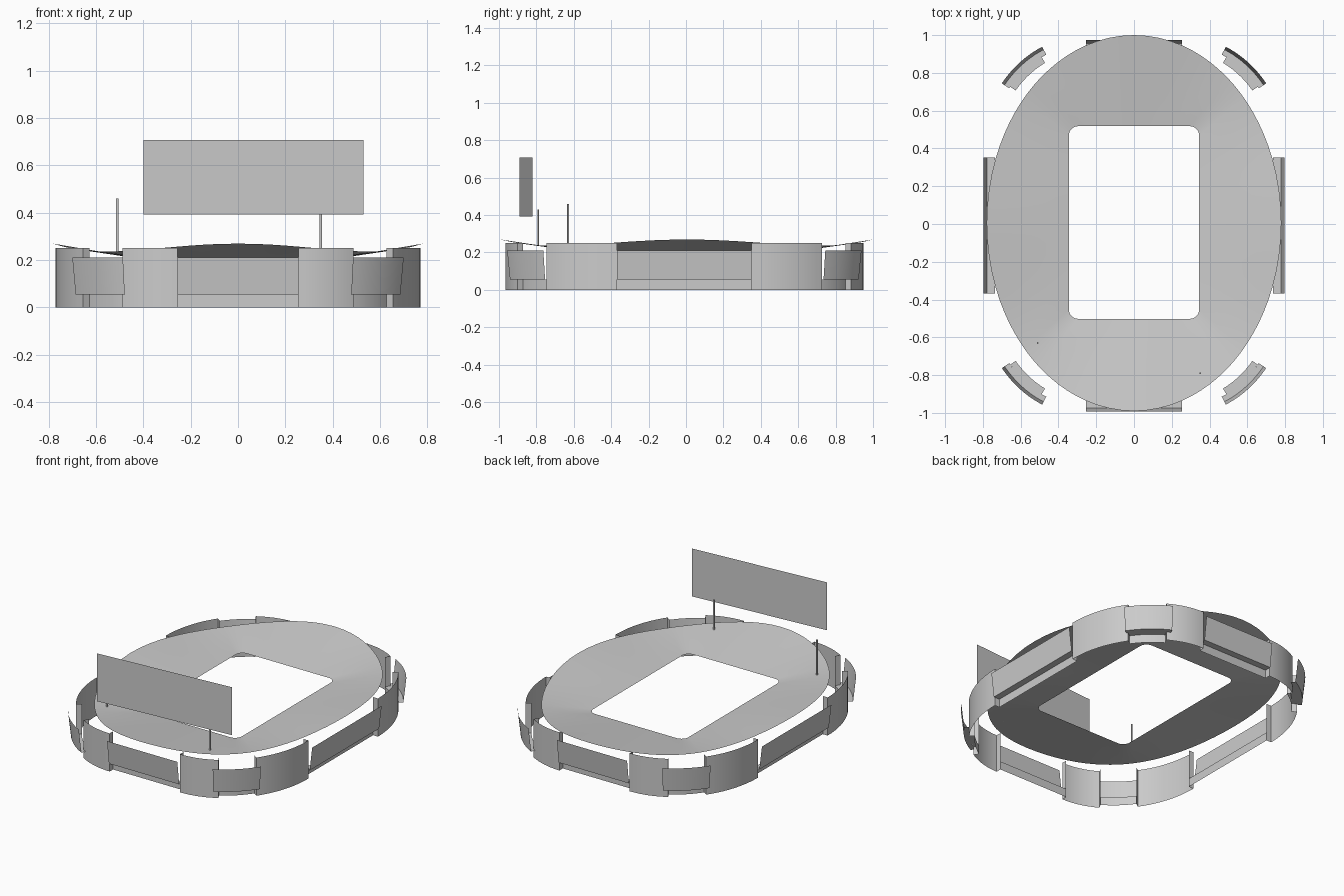
import bpy
from math import sin, cos, radians, pi, hypot, copysign

if "Cube" in bpy.data.objects:
    bpy.data.objects.remove(bpy.data.objects["Cube"])

A, B = 0.515, 0.597        # corner curve radii
CX, CY = 0.255, 0.36       # corner curve centre = half widths of the flat panels
YO = -0.009                # wall ring offset in y
H, PB, PT = 0.25, 0.055, 0.21   # wall top, panel bottom, panel top
QUADS = [(1, 1), (-1, 1), (-1, -1), (1, -1)]


def sheet(name, rows, closed=False, smooth=True):
    """Surface lofted through rows of points."""
    n = len(rows[0])
    verts = [p for r in rows for p in r]
    faces = []
    for j in range(len(rows) - 1):
        for i in range(n if closed else n - 1):
            k = (i + 1) % n
            faces.append((j*n + i, j*n + k, (j+1)*n + k, (j+1)*n + i))
    me = bpy.data.meshes.new(name)
    me.from_pydata(verts, [], faces)
    ob = bpy.data.objects.new(name, me)
    bpy.context.collection.objects.link(ob)
    if smooth:
        bpy.context.view_layer.objects.active = ob
        ob.select_set(True)
        bpy.ops.object.shade_smooth_by_angle(angle=radians(30))
        ob.select_set(False)
    return ob


def corner(q, deg, off, z):
    """Point on a rounded corner, pushed out along the normal."""
    c, s = cos(radians(deg)), sin(radians(deg))
    nx, ny = c / A, s / B
    l = hypot(nx, ny)
    return (q[0] * (CX + A*c + off*nx/l), q[1] * (CY + B*s + off*ny/l) + YO, z)


def arc(q, a, b, off, z, n=10):
    return [corner(q, a + (b - a) * i / n, off, z) for i in range(n + 1)]


# Corner walls, panels, ledges and recessed plinths
for i, q in enumerate(QUADS):
    for j, (a, b) in enumerate([(0, 39), (63, 90)]):
        rows = []
        for z in (0, H):
            row = arc(q, a, b, 0, z)
            rows.append([corner(q, a, -0.035, z)] + row + [corner(q, b, -0.035, z)])
        sheet(f"corner_wall_{i}_{j}", rows)
    sheet(f"corner_panel_{i}", [arc(q, 38, 66, 0.03, PB), arc(q, 38, 66, 0.047, PT)])
    sheet(f"corner_ledge_{i}", [arc(q, 38, 66, 0.03, PB), arc(q, 38, 66, 0, PB)])
    sheet(f"corner_ledge_inner_{i}", [arc(q, 39, 63, 0, PB), arc(q, 39, 63, -0.035, PB)])
    sheet(f"corner_plinth_{i}", [arc(q, 39, 63, -0.035, 0), arc(q, 39, 63, -0.035, PB)])

# Flat middle panels: front/back and left/right
for s in (-1, 1):
    for name, half, dist, along_x in (("end", CX, CY + B, True), ("side", CY, CX + A, False)):
        def line(off, z):
            d = s * (dist + off)
            return [((e*half, d + YO, z) if along_x else (d, e*half + YO, z)) for e in (-1, 1)]
        sheet(f"{name}_panel_{s}", [line(-0.035, 0), line(-0.035, PB), line(0.008, PB),
                                    line(0.027, PT)], smooth=False)

# Roof: outer ellipse with wavy height, sloping in to a rounded rectangular opening
N = 128


def opening(t):
    hx, hy, r = 0.345, 0.51, 0.05
    k = int(t / (pi / 2)) % 4
    sx, sy = QUADS[k]
    return (sx*(hx - r) + r*cos(t), sy*(hy - r) + r*sin(t) + 0.008)


hole, rim = [], []
for k in range(4):
    for i in range(9):                       # rounded corner
        t = min(k*pi/2 + i*pi/16, (k + 1)*pi/2 - 1e-6)
        hole.append(opening(t))
    x0, y0 = hole[-1]
    x1, y1 = opening(((k + 1) % 4) * pi/2)
    for i in range(1, 20):                   # straight edge
        f = i / 20
        hole.append((x0 + (x1 - x0)*f, y0 + (y1 - y0)*f))
from math import atan2
for x, y in hole:
    t = atan2((y - 0.008) / 0.51, x / 0.345)
    rim.append((0.78*cos(t), 0.995*sin(t) + 0.005, 0.2525 + 0.0165*cos(4*t)))
rows = []
for j in range(7):
    f = j / 6
    rows.append([(h[0]*(1-f) + r[0]*f, h[1]*(1-f) + r[1]*f, 0.195*(1-f) + r[2]*f)
                 for h, r in zip(hole, rim)])
sheet("roof", rows, closed=True)

# Scoreboard sheet and two thin poles
sheet("scoreboard", [[(-0.40, -0.89, z), (0.53, -0.82, z)] for z in (0.393, 0.707)], smooth=False)
for i, (x, y, z0, z1) in enumerate([(-0.51, -0.63, 0.23, 0.46), (0.35, -0.79, 0.235, 0.43)]):
    bpy.ops.mesh.primitive_cylinder_add(vertices=12, radius=0.005, depth=z1 - z0,
                                        location=(x, y, (z0 + z1) / 2))
    bpy.context.object.name = f"pole_{i}"
